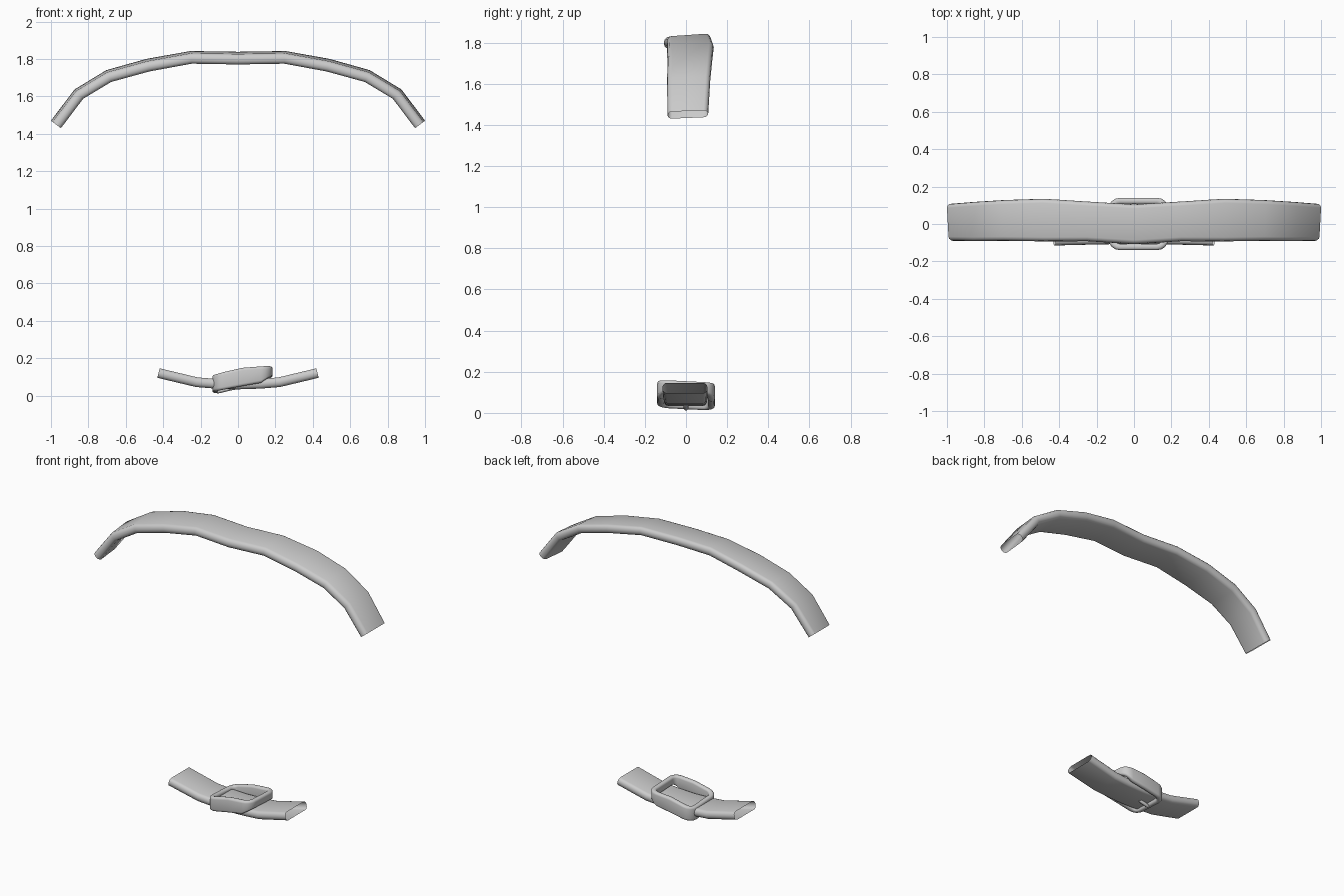
import bpy, bmesh, math
from mathutils import Vector

if "Cube" in bpy.data.objects:
    bpy.data.objects.remove(bpy.data.objects["Cube"])


def lerp_table(table, x):
    for (x0, v0), (x1, v1) in zip(table, table[1:]):
        if x <= x1:
            t = max(0, (x - x0) / (x1 - x0))
            return v0 + (v1 - v0) * t
    return table[-1][1]


def loft(name, rings, closed=False):
    bm = bmesh.new()
    loops = [[bm.verts.new(p) for p in ring] for ring in rings]
    pairs = list(zip(loops, loops[1:]))
    if closed:
        pairs.append((loops[-1], loops[0]))
    for a, b in pairs:
        for i in range(len(a)):
            j = (i + 1) % len(a)
            bm.faces.new((a[i], a[j], b[j], b[i]))
    bmesh.ops.recalc_face_normals(bm, faces=bm.faces)
    mesh = bpy.data.meshes.new(name)
    bm.to_mesh(mesh)
    bm.free()
    ob = bpy.data.objects.new(name, mesh)
    bpy.context.collection.objects.link(ob)
    bpy.ops.object.select_all(action='DESELECT')
    ob.select_set(True)
    bpy.context.view_layer.objects.active = ob
    bpy.ops.object.shade_smooth_by_angle(angle=math.radians(50))
    return ob


def strap(name, half, thick, tilt):
    """half: (x, z, front y, back y) stations from the middle outwards, mirrored in x."""
    path = [(-x, z, f, b) for x, z, f, b in reversed(half[1:])] + half
    r, rings = thick / 2, []
    for i, (x, z, f, b) in enumerate(path):
        p, q = path[max(i - 1, 0)], path[min(i + 1, len(path) - 1)]
        t = Vector((q[0] - p[0], 0, q[1] - p[1])).normalized()
        n = Vector((-t.z, 0, t.x))
        ring = []
        # flat band with rounded long edges
        for yc, start in ((b - r * .8, -90), (f + r * .8, 90)):
            for k in range(7):
                a = math.radians(start + 30 * k)
                y = yc + r * .8 * math.cos(a)
                ring.append(Vector((x, y, z)) + n * (r * math.sin(a) + tilt * y))
        rings.append(ring)
    return loft(name, rings)


# Long upper strap, open ended, wavy in width
strap("upper_strap", [
    (0, 1.805, -.108, .105), (.25, 1.808, -.092, .12), (.48, 1.766, -.093, .135),
    (.69, 1.708, -.09, .128), (.85, 1.612, -.092, .118), (.973, 1.45, -.09, .108)],
    .056, .07)

# Short lower strap
strap("lower_strap", [
    (0, .06, -.108, .103), (.12, .064, -.108, .103), (.22, .072, -.11, .104),
    (.425, .121, -.115, .105)], .052, 0)

# Buckle frame: rounded rectangle path, height tapering along x
top = [(-.12, .112), (0, .145), (.17, .158)]
bottom = [(-.12, .018), (0, .042), (.12, .06), (.17, .1)]
rings = []
rad = .045
for cx, cy, start in ((.123, .078, 0), (-.075, .078, 90), (-.075, -.078, 180), (.123, -.078, 270)):
    pts = [(cx + rad * math.cos(math.radians(start + a)),
            cy + rad * math.sin(math.radians(start + a)), start + a) for a in (0, 22.5, 45, 67.5, 90)]
    # extra station half way along the following side
    end = math.radians(start + 90)
    side = .099 if start in (0, 180) else .078
    pts.append((pts[-1][0] - side * math.sin(end), pts[-1][1] + side * math.cos(end), start + 90))
    for x, y, deg in pts:
        out = Vector((math.cos(math.radians(deg)), math.sin(math.radians(deg)), 0))
        zt, zb = lerp_table(top, x) - .05 * y - .004, lerp_table(bottom, x) - .05 * y
        mid, h = (zt + zb) / 2, (zt - zb) / 2
        ring = []
        for sx, sz, a0 in ((1, 1, 0), (-1, 1, 90), (-1, -1, 180), (1, -1, 270)):
            for k in range(4):
                a = math.radians(a0 + 30 * k)
                o = sx * .003 + .014 * math.cos(a)
                z = mid + sz * (h - .014) + .014 * math.sin(a)
                ring.append(Vector((x, y, z)) + out * o)
        rings.append(ring)
loft("buckle_frame", rings, closed=True)

# Small prong under the buckle
prong = []
for x, z, s in ((-.115, .022, .004), (-.11, .022, .011), (-.05, .036, .011), (-.04, .038, .004)):
    prong.append([(x, s * math.cos(k * math.pi / 4), z + s * math.sin(k * math.pi / 4)) for k in range(8)])
loft("buckle_prong", prong)
